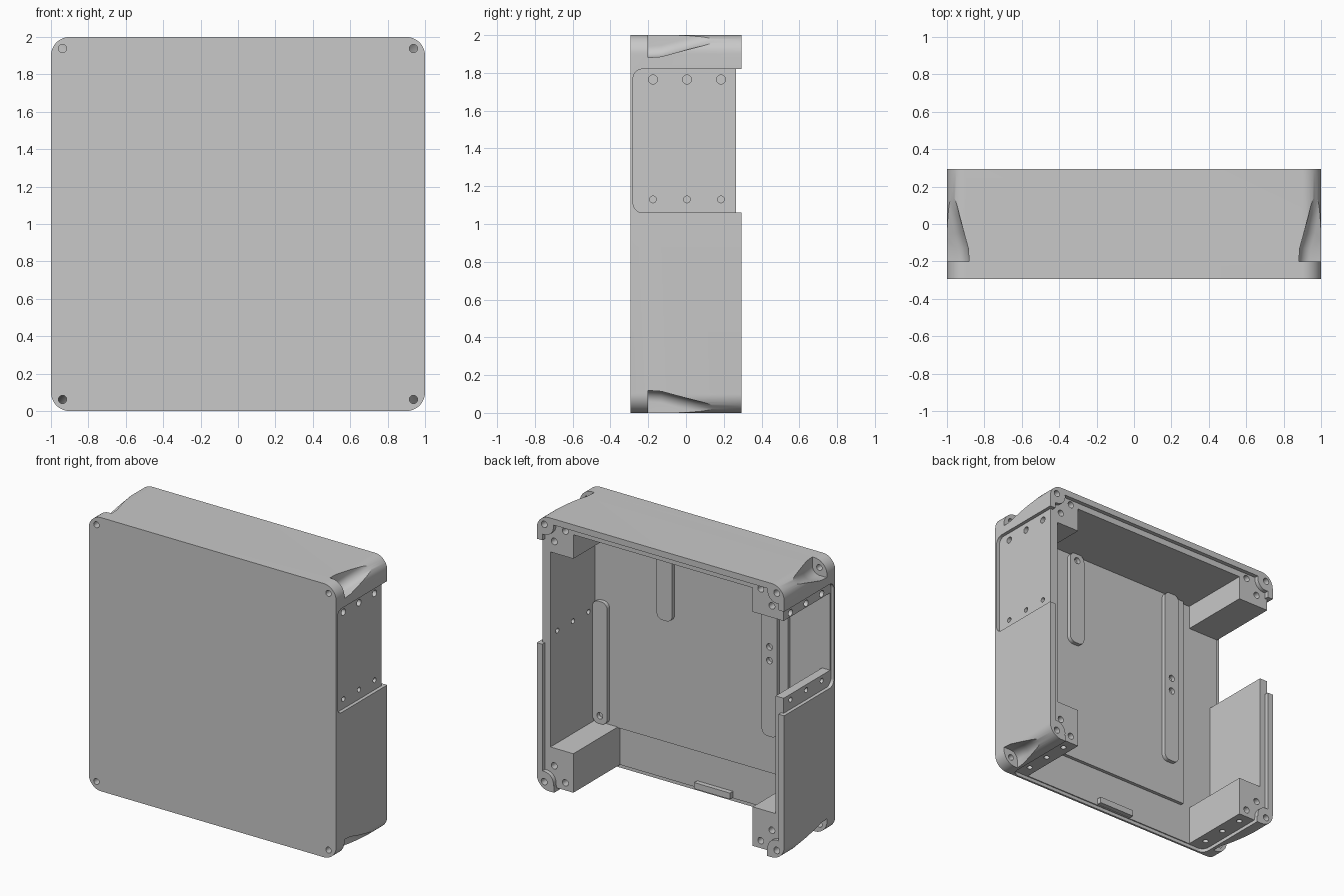
import bpy, bmesh
from math import sin, cos, pi, asin

if "Cube" in bpy.data.objects:
    bpy.data.objects.remove(bpy.data.objects["Cube"])

gray = bpy.data.materials.new("plain gray")
gray.use_nodes = True
COLOR = (0.58, 0.58, 0.58, 1)
gray.diffuse_color = COLOR
gray.node_tree.nodes["Principled BSDF"].inputs["Base Color"].default_value = COLOR

PLACE = {"x": lambda u, w, t: (t, u, w),
         "y": lambda u, w, t: (u, t, w),
         "z": lambda u, w, t: (u, w, t)}


def loft(name, rings):
    """Closed solid through equal-length rings of points."""
    bm = bmesh.new()
    loops = [[bm.verts.new(p) for p in ring] for ring in rings]
    n = len(loops[0])
    for a, b in zip(loops, loops[1:]):
        for i in range(n):
            j = (i + 1) % n
            bm.faces.new((a[i], a[j], b[j], b[i]))
    bm.faces.new(loops[0])
    bm.faces.new(loops[-1])
    bmesh.ops.recalc_face_normals(bm, faces=bm.faces)
    mesh = bpy.data.meshes.new(name)
    bm.to_mesh(mesh)
    bm.free()
    mesh.materials.append(gray)
    obj = bpy.data.objects.new(name, mesh)
    bpy.context.collection.objects.link(obj)
    return obj


def prism(name, axis, pts, lo, hi):
    return loft(name, [[PLACE[axis](u, w, t) for u, w in pts] for t in (lo, hi)])


def rounded(u0, u1, w0, w1, r, seg=8):
    pts = []
    corners = [(u1 - r, w1 - r), (u0 + r, w1 - r), (u0 + r, w0 + r), (u1 - r, w0 + r)]
    for k, (cu, cw) in enumerate(corners):
        for i in range(seg + 1):
            a = pi / 2 * (k + i / seg)
            pts.append((cu + r * cos(a), cw + r * sin(a)))
    return pts


def rect(u0, u1, w0, w1):
    return [(u0, w0), (u1, w0), (u1, w1), (u0, w1)]


def circle(u, w, r, n=16):
    return [(u + r * cos(2 * pi * i / n), w + r * sin(2 * pi * i / n)) for i in range(n)]


def cut(obj, cutter):
    mod = obj.modifiers.new("cut", "BOOLEAN")
    mod.operation, mod.solver, mod.object = "DIFFERENCE", "EXACT", cutter
    graph = bpy.context.evaluated_depsgraph_get()
    mesh = bpy.data.meshes.new_from_object(obj.evaluated_get(graph))
    obj.modifiers.clear()
    obj.data = mesh
    bpy.data.objects.remove(cutter)


def drill(obj, axis, u, w, r, lo, hi):
    cut(obj, prism("drill", axis, circle(u, w, r), lo, hi))


FRONT, BACK, RIM = -0.295, 0.295, 0.265
FLOOR, PANEL = -0.272, -0.247

# Housing with rounded corners
body = prism("housing", "y", rounded(-1, 1, 0, 2, 0.1, 12), FRONT, BACK)

# Cavity, leaving corner blocks, an open bottom and an open right side window
cavity = [(-.725, -.1), (.725, -.1), (.725, .31), (.91, .31), (.91, 1.735), (.725, 1.735),
          (.725, 1.91), (-.725, 1.91), (-.725, 1.735), (-1.1, 1.735), (-1.1, 1.17),
          (-.91, 1.17), (-.91, .31), (-.725, .31)]
cut(body, prism("cavity", "y", cavity, FLOOR, 0.4))


# Stepped back rim: a thin outer lip that curves around the corner screws
def lip_line(d, r):
    e = 0.06 - d
    tilt = asin(e / r)
    start, end = -pi / 2 + tilt, -pi - tilt
    quarter = []
    for i in range(13):
        a = start + (end - start) * i / 12
        quarter.append((0.94 + r * cos(a), 0.94 + r * sin(a)))
    flip = quarter[::-1]
    pts = quarter + [(-x, z) for x, z in flip]
    pts += [(-x, -z) for x, z in quarter] + [(x, -z) for x, z in flip]
    return [(x, z + 1) for x, z in pts]


cut(body, prism("rim_step", "y", lip_line(0.045, 0.075), RIM, BACK + 0.05))

# Cover recesses on both sides and underneath, with the lip removed there
for s in (-1, 1):
    lo, hi = sorted((s * 0.975, s * 1.1))
    cut(body, prism("side_recess", "x", rounded(-.28, .5, 1.06, 1.82, 0.05), lo, hi))
    lo, hi = sorted((s * 0.7, s * 1.1))
    cut(body, prism("rim_notch", "x", rect(RIM, .5, 1.06, 1.82), lo, hi))
cut(body, prism("bottom_recess", "z", rounded(-.86, .86, -.28, .6, 0.05), -0.1, 0.025))
cut(body, prism("bottom_notch", "y", rect(-.86, .86, -.1, .1), RIM, .5))

# Tapered screw scoops in the four corners
STATIONS = [(-.2, .881), (-.13, .886), (-.05, .908), (.05, .934), (.15, .954), (.2, .99)]
for sx in (-1, 1):
    for sz in (-1, 1):
        rings = []
        for y, low in STATIONS:
            c = low + 0.06
            arc = [pi * (1 + i / 20) for i in range(11)]
            ring = [(c + .06 * cos(a), c + .06 * sin(a)) for a in arc]
            ring += [(1.3, low), (1.3, 1.3), (low, 1.3)]
            rings.append([(sx * x, y, 1 + sz * z) for x, z in ring])
        cut(body, loft("scoop", rings))

# Screw holes in the corners and blocks
for sx in (-1, 1):
    for sz in (-1, 1):
        drill(body, "y", sx * .938, 1 + sz * .938, .022, -.4, -.15)
        drill(body, "y", sx * .94, 1 + sz * .94, .024, .2, .4)
        drill(body, "y", sx * .79, 1 + sz * .92, .024, .2, .4)
        drill(body, "y", sx * .88, 1 + sz * .82, .024, .2, .4)

# Cover screw holes, three per row, blind on the open side
for y in (-.175, .005, .185):
    for z, r in ((1.765, .024), (1.13, .018)):
        drill(body, "x", y, z, r, .87, 1.1)
        drill(body, "x", y, z, r, -1.1, -.93)
    for s in (-1, 1):
        drill(body, "z", s * .79, y, .02, -.1, .1)

# Raised inner panel and its mounting rails
prism("inner_panel", "y", rect(-.65, .912, .305, 1.912), FLOOR - .002, PANEL)
RAILS = {"upper_rail": (.265, .39, 1.205, 1.912, [1.86]),
         "left_rail": (.79, .908, .312, 1.205, [.37]),
         "right_rail": (-.585, -.46, .585, 1.912, [1.24, 1.14])}
for name, (x0, x1, z0, z1, holes) in RAILS.items():
    rail = prism(name, "y", rounded(x0, x1, z0, z1, .045), PANEL - .002, PANEL + .03)
    for z in holes:
        drill(rail, "y", (x0 + x1) / 2, z, .024, PANEL, 0)

# Locating tab beside the open bottom
prism("bottom_tab", "y", rect(-.19, .1, .03, .075), FLOOR - .002, FLOOR + .035)

# Smooth the rounded surfaces, keep edges crisp
bpy.ops.object.select_all(action="DESELECT")
for obj in bpy.context.collection.objects:
    if obj.type == "MESH" and gray.name in obj.data.materials:
        obj.select_set(True)
        bpy.context.view_layer.objects.active = obj
bpy.ops.object.shade_smooth_by_angle(angle=0.5)
